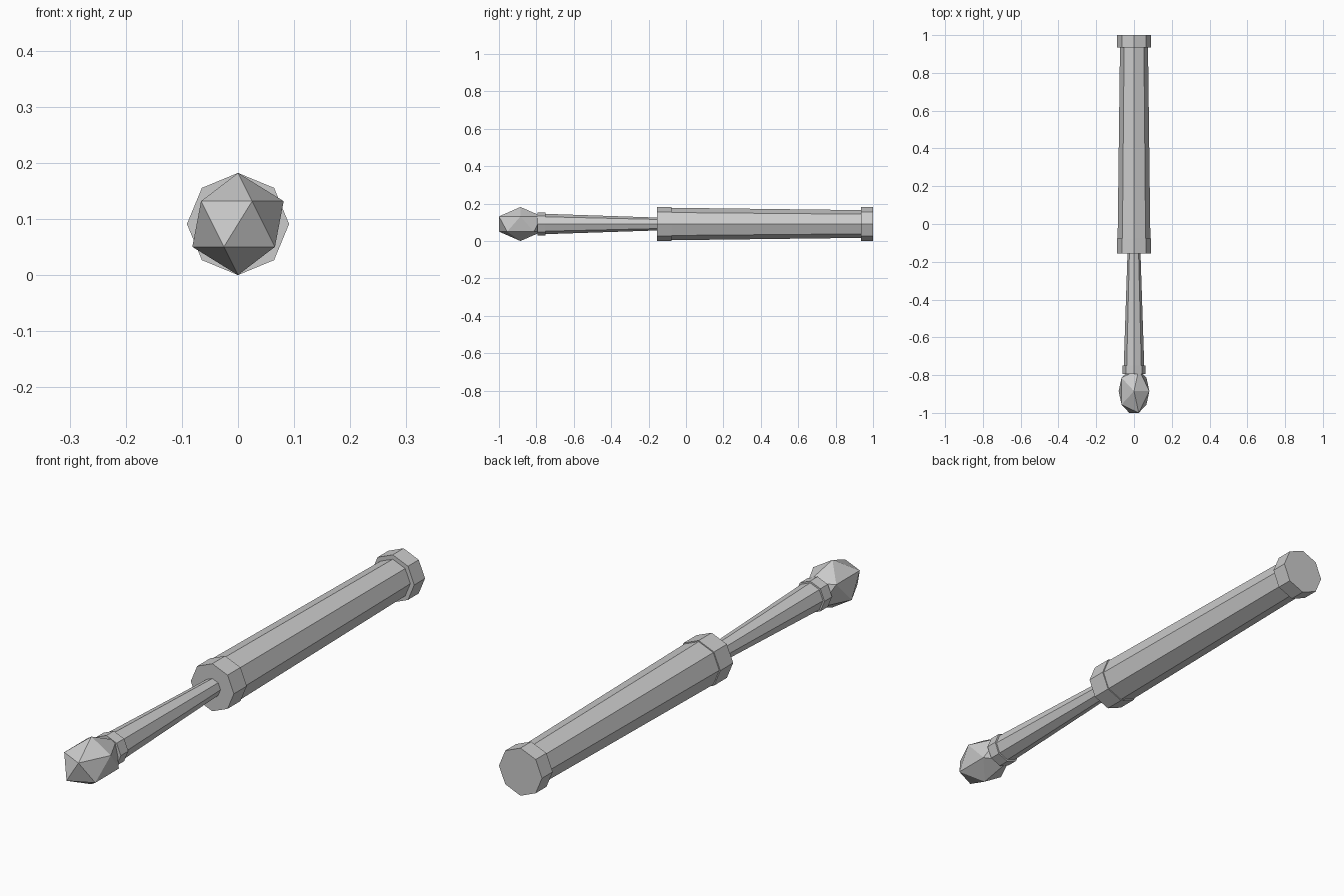
import bpy
import bmesh
from math import radians
from mathutils import Matrix

cube = bpy.data.objects.get("Cube")
if cube:
    bpy.data.objects.remove(cube, do_unlink=True)

AXIS_Z = 0.091
SIDES = 8

# Single plain grey
grey = bpy.data.materials.new("plain_grey")
grey.use_nodes = True
grey.diffuse_color = (0.6, 0.6, 0.6, 1)
grey.node_tree.nodes["Principled BSDF"].inputs["Base Color"].default_value = (0.6, 0.6, 0.6, 1)


def add_part(name, bm):
    mesh = bpy.data.meshes.new(name)
    bm.to_mesh(mesh)
    bm.free()
    mesh.materials.append(grey)
    obj = bpy.data.objects.new(name, mesh)
    bpy.context.collection.objects.link(obj)
    return obj


def octagon_bar(name, y0, y1, r0, r1):
    """Tapered eight-sided bar lying along y."""
    bm = bmesh.new()
    place = Matrix.Translation((0, (y0 + y1) / 2, AXIS_Z)) @ Matrix.Rotation(radians(-90), 4, "X")
    bmesh.ops.create_cone(bm, cap_ends=True, segments=SIDES, radius1=r0, radius2=r1,
                          depth=y1 - y0, matrix=place)
    return add_part(name, bm)


# Handle with a collar at each end
octagon_bar("handle_grip", -0.10, 0.95, 0.087, 0.074)
octagon_bar("handle_front_collar", -0.155, -0.077, 0.091, 0.091)
octagon_bar("handle_end_cap", 0.935, 1.0, 0.091, 0.091)

# Thin shaft widening towards the head
octagon_bar("shaft", -0.77, -0.14, 0.055, 0.034)
octagon_bar("head_collar", -0.795, -0.75, 0.061, 0.061)

# Faceted head stretched along the shaft
head = bmesh.new()
bmesh.ops.create_icosphere(head, subdivisions=1, radius=AXIS_Z,
                           matrix=Matrix.Translation((0, -0.885, AXIS_Z)) @ Matrix.Diagonal((1, 1.486, 1, 1)))
add_part("faceted_head", head)
